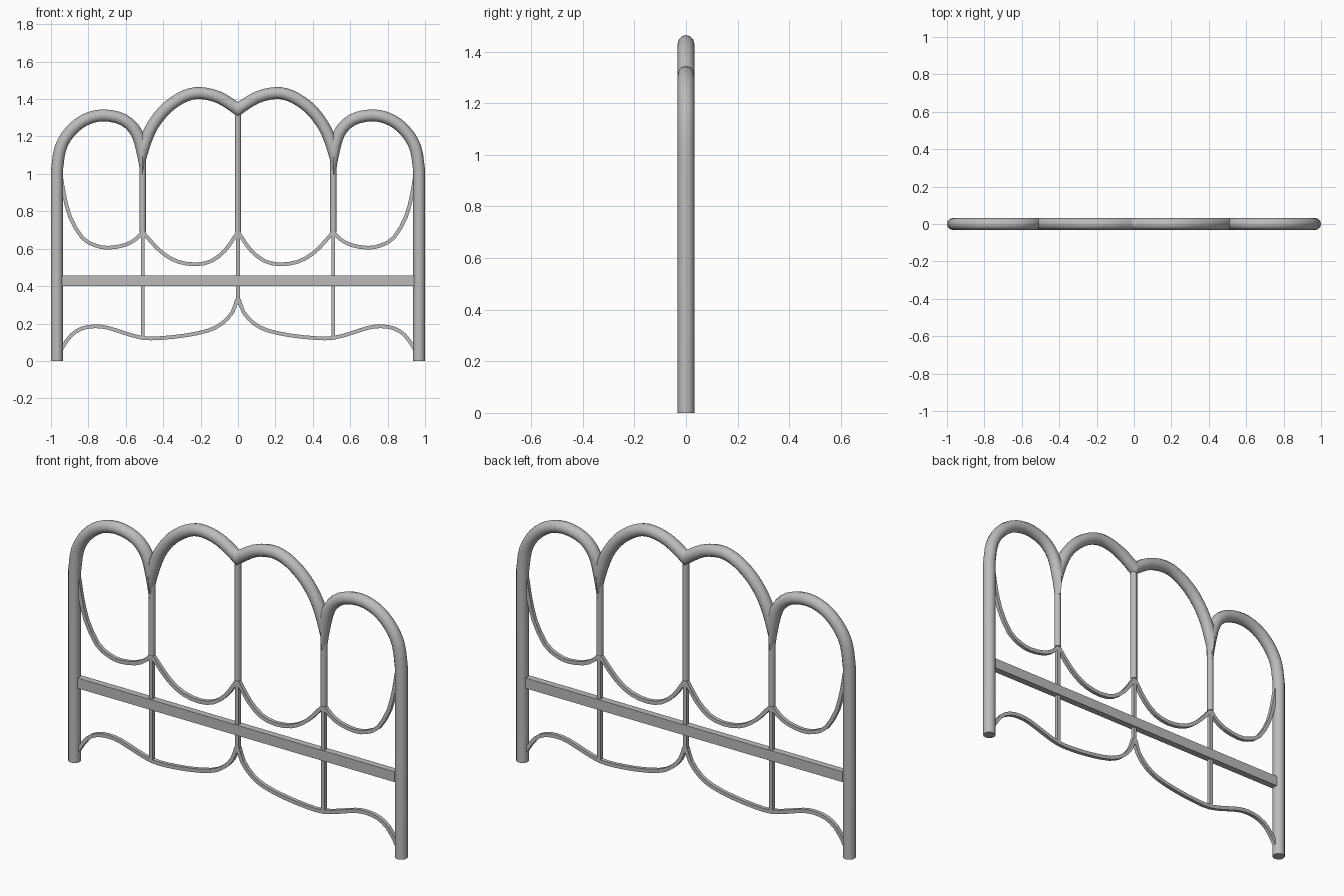
import bpy, bmesh
from math import cos, sin, pi
from mathutils import Vector

cube = bpy.data.objects.get("Cube")
if cube:
    bpy.data.objects.remove(cube)

grey = bpy.data.materials.new("grey metal")
grey.use_nodes = True
color = (0.5, 0.5, 0.5, 1)
grey.diffuse_color = color
grey.node_tree.nodes["Principled BSDF"].inputs["Base Color"].default_value = color


def spline(points, steps):
    """Smooth path through (x, z) points."""
    p = [Vector((x, 0, z)) for x, z in points]
    p = [2 * p[0] - p[1]] + p + [2 * p[-1] - p[-2]]
    path = []
    for a, b, c, d in zip(p, p[1:], p[2:], p[3:]):
        for i in range(steps):
            t = i / steps
            path.append(0.5 * (2 * b + (c - a) * t + (2 * a - 5 * b + 4 * c - d) * t ** 2
                               + (3 * b - a - 3 * c + d) * t ** 3))
    return path + [p[-2]]


def sweep(name, path, radius, sides, turn=0, clips=(), mirror=True):
    """Tube along a path in the front plane; clips are (x, side to remove)."""
    bm = bmesh.new()
    rings = []
    for i, p in enumerate(path):
        along = (path[min(i + 1, len(path) - 1)] - path[max(i - 1, 0)]).normalized()
        across = Vector((along.z, 0, -along.x))
        ring = []
        for k in range(sides):
            a = turn + 2 * pi * k / sides
            ring.append(bm.verts.new(p + radius * (cos(a) * across + Vector((0, sin(a), 0)))))
        rings.append(ring)
    for r, s in zip(rings, rings[1:]):
        for k in range(sides):
            n = (k + 1) % sides
            bm.faces.new((r[k], r[n], s[n], s[k]))
    bm.faces.new(rings[0])
    bm.faces.new(rings[-1])
    for x, side in clips:
        bmesh.ops.bisect_plane(bm, geom=bm.verts[:] + bm.edges[:] + bm.faces[:],
                               plane_co=(x, 0, 0), plane_no=(side, 0, 0), clear_outer=True)
    bmesh.ops.recalc_face_normals(bm, faces=bm.faces)
    return finish(name, bm, mirror, smooth=sides > 4)


def finish(name, bm, mirror=False, smooth=False):
    mesh = bpy.data.meshes.new(name)
    bm.to_mesh(mesh)
    bm.free()
    mesh.materials.append(grey)
    obj = bpy.data.objects.new(name, mesh)
    bpy.context.collection.objects.link(obj)
    if mirror:
        obj.modifiers.new("Mirror", 'MIRROR')
    if smooth:
        bpy.ops.object.select_all(action='DESELECT')
        obj.select_set(True)
        bpy.context.view_layer.objects.active = obj
        bpy.ops.object.shade_smooth_by_angle(angle=pi / 4)
    return obj


def rod(name, points, steps=2, mirror=True):
    """Thin square-section rod."""
    return sweep(name, spline(points, steps), 0.014, 4, pi / 4, mirror=mirror)


STILE = 0.51    # x of the side uprights
TUBE = 0.032    # radius of the main frame

# Outer post running up into the low arch, mitred at the side upright
arch = spline([(0.968, 1.02), (0.95, 1.135), (0.9, 1.223), (0.82, 1.288), (0.72, 1.313),
               (0.61, 1.288), (0.54, 1.215), (0.505, 1.09), (0.49, 1.0)], 3)
sweep("post_and_outer_arch", [Vector((0.968, 0, 0))] + arch, TUBE, 12,
      clips=[(STILE, -1)])

# High arch, mitred at the side upright and the centre
arch = spline([(0.54, 1.0), (0.518, 1.1), (0.474, 1.225), (0.42, 1.31), (0.36, 1.37),
               (0.28, 1.418), (0.2, 1.432), (0.1, 1.408), (0, 1.345), (-0.06, 1.295)], 3)
sweep("inner_arch", arch, TUBE, 12, clips=[(STILE, 1), (0, -1)])

# Round uprights
for name, x, top in (("side_upright", STILE, 1.2), ("centre_upright", 0, 1.34)):
    sweep(name, [Vector((x, 0, 0.69)), Vector((x, 0, top))], 0.017, 12, mirror=x > 0)

# Thin vertical rods below the uprights
rod("side_rod", [(STILE, 0.12), (STILE, 0.7)], 1)
rod("centre_rod", [(0, 0.3), (0, 0.7)], 1, mirror=False)

# Hanging loops
rod("outer_loop", [(0.945, 0.98), (0.93, 0.89), (0.898, 0.77), (0.834, 0.66), (0.765, 0.618),
                   (0.695, 0.605), (0.604, 0.62), (0.545, 0.652), (STILE, 0.69)])
rod("inner_loop", [(STILE, 0.69), (0.444, 0.615), (0.39, 0.567), (0.32, 0.53), (0.225, 0.516),
                   (0.14, 0.535), (0.07, 0.59), (0.025, 0.652), (0, 0.69)])

# Wavy bottom rail
rod("bottom_rail", [(0.95, 0.05), (0.934, 0.08), (0.89, 0.139), (0.834, 0.174), (0.765, 0.185),
                    (0.695, 0.177), (0.604, 0.148), (STILE, 0.123), (0.417, 0.122),
                    (0.283, 0.136), (0.16, 0.162), (0.086, 0.2), (0.03, 0.26), (0.005, 0.33)])

# Flat cross bar
bm = bmesh.new()
bmesh.ops.create_cube(bm, size=1)
bmesh.ops.scale(bm, vec=(1.88, 0.036, 0.055), verts=bm.verts)
bmesh.ops.translate(bm, vec=(0, 0, 0.428), verts=bm.verts)
finish("cross_bar", bm)
